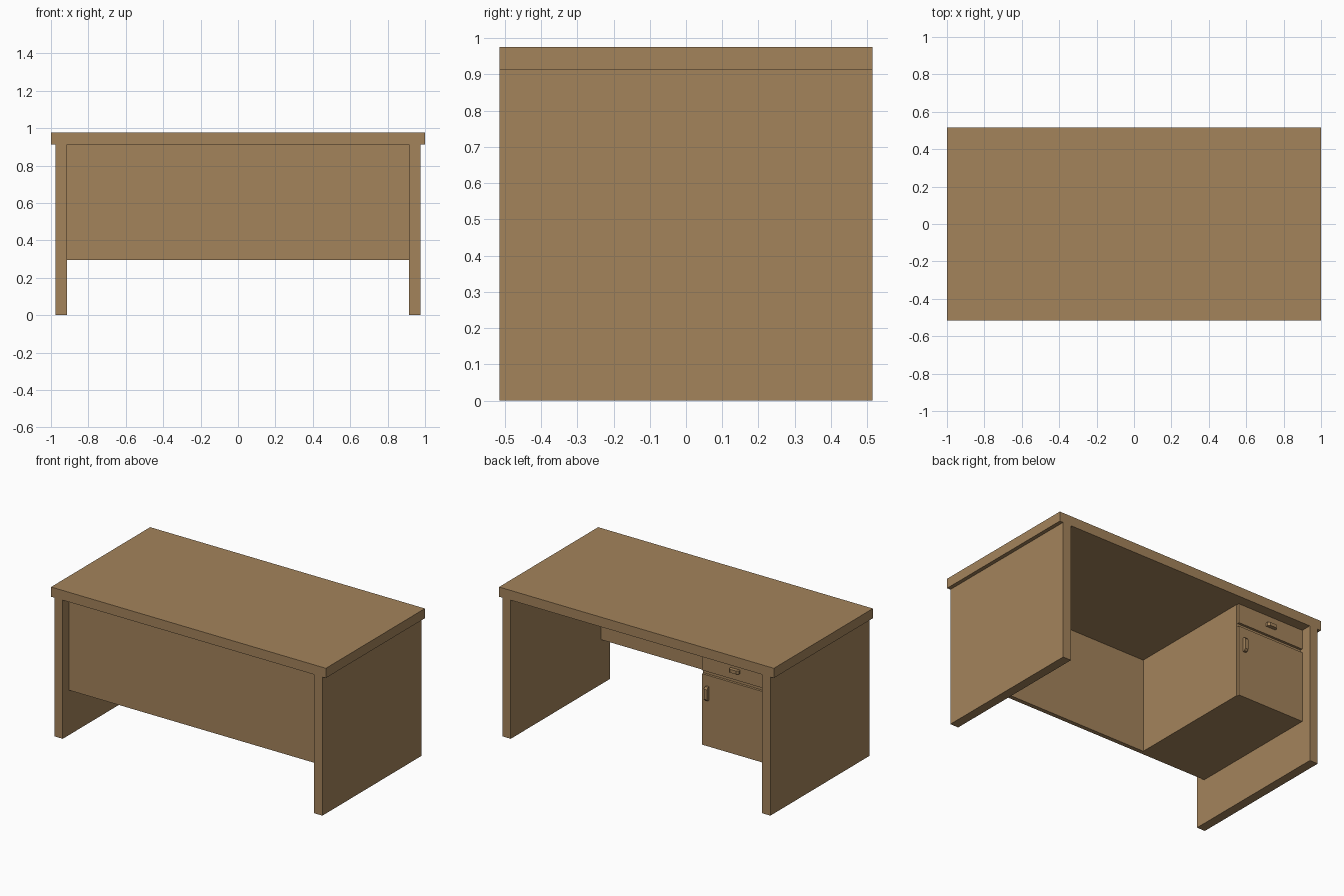
import bpy, bmesh

if "Cube" in bpy.data.objects:
    bpy.data.objects.remove(bpy.data.objects["Cube"])

wood = bpy.data.materials.new("oak_brown")
wood.diffuse_color = (0.37, 0.228, 0.105, 1)
wood.use_nodes = True
wood.node_tree.nodes["Principled BSDF"].inputs["Base Color"].default_value = wood.diffuse_color


def finish(name, bm):
    mesh = bpy.data.meshes.new(name)
    bm.to_mesh(mesh)
    bm.free()
    mesh.materials.append(wood)
    obj = bpy.data.objects.new(name, mesh)
    bpy.context.collection.objects.link(obj)
    return obj


def box(name, x, y, z):
    """Box from (min, max) ranges on each axis."""
    bm = bmesh.new()
    bmesh.ops.create_cube(bm, size=1)
    for v in bm.verts:
        v.co = [r[0] if c < 0 else r[1] for c, r in zip(v.co, (x, y, z))]
    return finish(name, bm)


def handle(name, cx, cz, length, vertical, y0):
    """Small pull with tapered ends, extruded outward from y0."""
    a, w, t, depth = length / 2, 0.011, 0.012, 0.025
    outline = [(-a, 0), (-a, depth - t), (-a + t, depth),
               (a - t, depth), (a, depth - t), (a, 0)]
    bm = bmesh.new()
    rings = []
    for s in (-w, w):
        ring = []
        for u, d in outline:
            p = (cx + s, y0 + d, cz + u) if vertical else (cx + u, y0 + d, cz + s)
            ring.append(bm.verts.new(p))
        rings.append(ring)
        bm.faces.new(ring)
    n = len(outline)
    for i in range(n):
        j = (i + 1) % n
        bm.faces.new((rings[0][i], rings[0][j], rings[1][j], rings[1][i]))
    bmesh.ops.recalc_face_normals(bm, faces=bm.faces)
    return finish(name, bm)


# Table top and the two slab legs
D = 0.515
box("table_top", (-1, 1), (-D, D), (0.912, 0.976))
for side, s in (("left", -1), ("right", 1)):
    box(side + "_leg", sorted((s * 0.915, s * 0.975)), (-D, D), (0, 0.912))

# Modesty panel, set back from the front
box("front_panel", (-0.915, 0.915), (-0.45, -0.422), (0.295, 0.912))

# Cabinet under the top, opening towards the back
box("cabinet_body", (-0.915, -0.425), (-0.422, 0.43), (0.295, 0.912))
box("drawer_front", (-0.915, -0.43), (0.43, 0.446), (0.785, 0.912))
box("door", (-0.915, -0.43), (0.43, 0.446), (0.295, 0.762))

# Pulls
handle("drawer_handle", -0.672, 0.848, 0.07, False, 0.446)
handle("door_handle", -0.47, 0.645, 0.09, True, 0.446)
